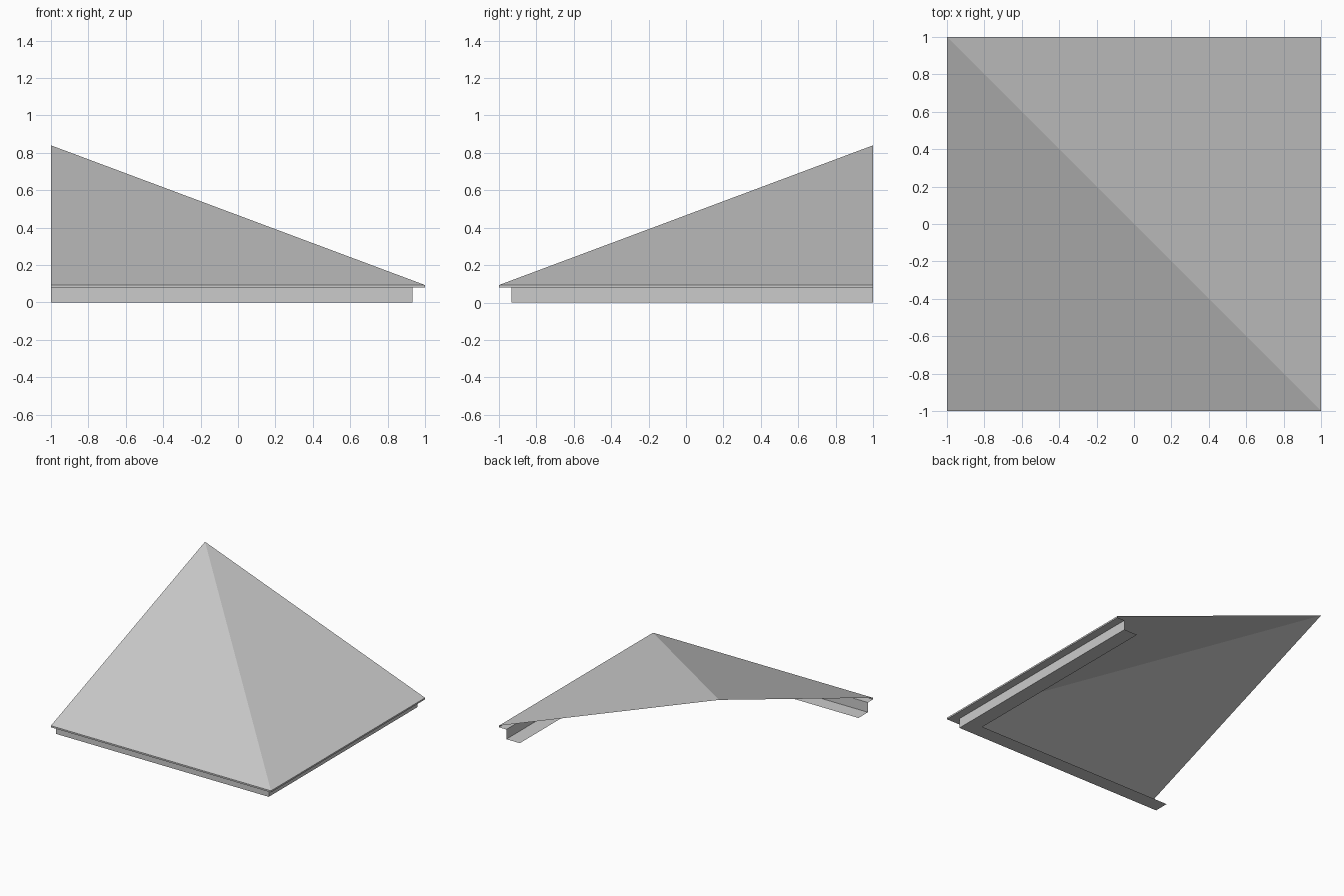
import bpy

# Remove the default cube
cube = bpy.data.objects.get("Cube")
if cube:
    bpy.data.objects.remove(cube, do_unlink=True)

EAVE, SOFFIT, PEAK = 0.093, 0.08, 0.84   # heights
WALL, LIP = 0.933, 0.81                  # wall line and inner edge of the bottom lip

grey = bpy.data.materials.new("roof_grey")
grey.use_nodes = True
colour = (0.6, 0.6, 0.6, 1)
grey.diffuse_color = colour
grey.node_tree.nodes["Principled BSDF"].inputs["Base Color"].default_value = colour


def add_part(name, verts, faces):
    mesh = bpy.data.meshes.new(name)
    mesh.from_pydata(verts, [], faces)
    mesh.materials.append(grey)
    obj = bpy.data.objects.new(name, mesh)
    bpy.context.collection.objects.link(obj)
    return obj


def sweep(name, profile):
    """Run an (offset, height) profile along the front, round the corner, to the back."""
    verts, faces = [], []
    for d, z in profile:
        verts += [(-1, -d, z), (d, -d, z), (d, 1, z)]
    for i in range(0, 3 * (len(profile) - 1), 3):
        for j in (i, i + 1):
            faces.append((j + 3, j + 4, j + 1, j))
    return add_part(name, verts, faces)


# Two slopes meeting along the diagonal hip, open at the back and left side
add_part("roof_slopes",
         [(-1, 1, PEAK), (-1, -1, EAVE), (1, -1, EAVE), (1, 1, EAVE)],
         [(0, 1, 2), (0, 2, 3)])

# Thin fascia and the flat soffit beneath the overhang
sweep("eave_trim", [(1, EAVE), (1, SOFFIT), (WALL, SOFFIT)])

# Upright wall band with a bottom lip turned inwards
sweep("wall_band", [(WALL, SOFFIT), (WALL, 0), (LIP, 0)])
